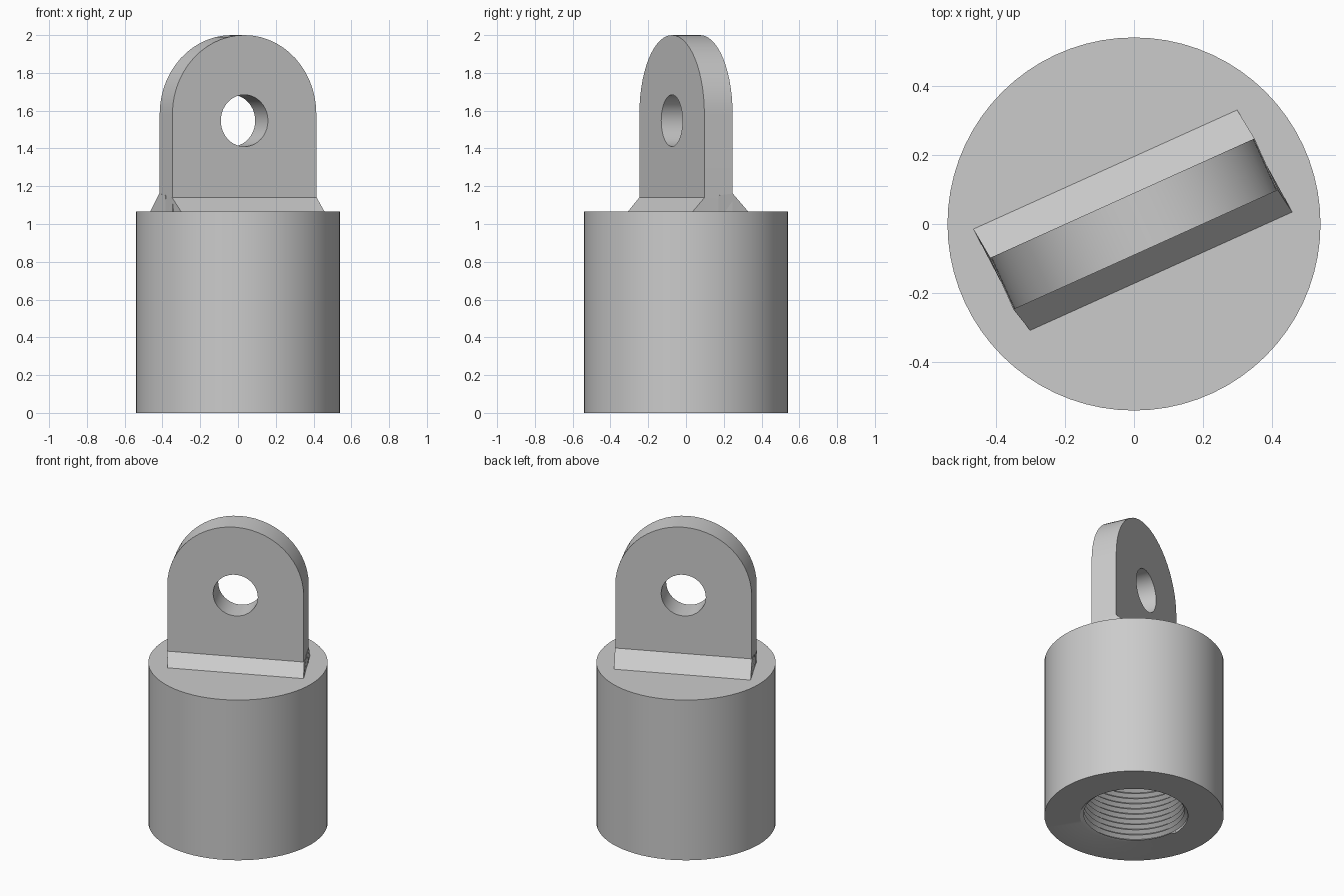
import bpy, bmesh, math
from mathutils import Matrix

if "Cube" in bpy.data.objects:
    bpy.data.objects.remove(bpy.data.objects["Cube"])

R, H = 0.54, 1.065              # body radius and height
BORE, CREST = 0.325, 0.303      # thread root and crest radii
PITCH, DEPTH = 0.036, 0.85      # thread pitch, bore depth
SEG = 72
HALF_W, HALF_T, ARC_Z = 0.418, 0.082, 1.582   # lug half width, half thickness, arc centre
HOLE_Z, HOLE_R = 1.547, 0.137
TURN = Matrix.Rotation(math.radians(24.3), 4, 'Z')

grey = bpy.data.materials.new("plain grey")
grey.diffuse_color = (0.6, 0.6, 0.6, 1)
grey.use_nodes = True
grey.node_tree.nodes["Principled BSDF"].inputs["Base Color"].default_value = grey.diffuse_color


def finish(bm, name, angle=30):
    bmesh.ops.remove_doubles(bm, verts=bm.verts, dist=1e-5)
    bmesh.ops.recalc_face_normals(bm, faces=bm.faces)
    mesh = bpy.data.meshes.new(name)
    bm.to_mesh(mesh)
    bm.free()
    mesh.materials.append(grey)
    ob = bpy.data.objects.new(name, mesh)
    bpy.context.collection.objects.link(ob)
    bpy.ops.object.select_all(action='DESELECT')
    bpy.context.view_layer.objects.active = ob
    ob.select_set(True)
    bpy.ops.object.shade_smooth_by_angle(angle=math.radians(angle))
    return ob


# Body: revolved profile whose bore rows climb one pitch per turn, making a helical thread
def body_profile(t):
    pts = [(0, H), (R, H), (R, 0), (BORE, 0)]
    for k in range(-2, int(2 * DEPTH / PITCH) + 2):
        z = k * PITCH / 2 + PITCH * t
        if z <= 0 or z >= DEPTH:
            pts.append((BORE, min(max(z, 0), DEPTH)))
        else:
            pts.append((CREST if k % 2 else BORE, z))
    return pts + [(BORE, DEPTH), (0, DEPTH)]


bm = bmesh.new()
columns = []
for i in range(SEG + 1):
    a = 2 * math.pi * i / SEG
    columns.append([bm.verts.new((r * math.cos(a), r * math.sin(a), z))
                    for r, z in body_profile(i / SEG)])
for c0, c1 in zip(columns, columns[1:]):
    for j in range(len(c0) - 1):
        bm.faces.new((c0[j], c0[j + 1], c1[j + 1], c1[j]))
bmesh.ops.dissolve_degenerate(bm, dist=1e-5, edges=bm.edges)
finish(bm, "threaded_body")


# Lug: arched plate with a round eye, extruded through its thickness
def loop(bm, pts):
    vs = [bm.verts.new((x, -HALF_T, z)) for x, z in pts]
    return [bm.edges.new((vs[i], vs[(i + 1) % len(vs)])) for i in range(len(vs))]


def arc(r, z, n, sweep, count):
    return [(r * math.cos(sweep * i / n), z + r * math.sin(sweep * i / n)) for i in range(count)]


bm = bmesh.new()
outline = arc(HALF_W, ARC_Z, 28, math.pi, 29) + [(-HALF_W, H - 0.01), (HALF_W, H - 0.01)]
edges = loop(bm, outline) + loop(bm, arc(HOLE_R, HOLE_Z, 40, 2 * math.pi, 40))
bmesh.ops.triangle_fill(bm, edges=edges, use_beauty=True)
ext = bmesh.ops.extrude_face_region(bm, geom=bm.faces[:])
bmesh.ops.translate(bm, vec=(0, 2 * HALF_T, 0),
                    verts=[g for g in ext["geom"] if isinstance(g, bmesh.types.BMVert)])
bm.transform(TURN)
finish(bm, "lug")


# Sloped gussets at the foot of the lug, slightly skewed along its length
def gusset(name, side, size, x0, x1):
    bm = bmesh.new()
    ends = []
    for foot, inner in ((x0, -HALF_W - 0.002), (x1, HALF_W + 0.002)):
        y = side * HALF_T
        section = [(foot, y + side * size, H), (inner, y, H + size),
                   (inner, 0, H + size * 0.9), (inner, 0, H - 0.01),
                   (foot, y + side * size, H - 0.01)]
        ends.append([bm.verts.new(p) for p in section])
    a, b = ends
    bm.faces.new(a)
    bm.faces.new(b)
    for i in range(5):
        j = (i + 1) % 5
        bm.faces.new((a[i], a[j], b[j], b[i]))
    bm.transform(TURN)
    finish(bm, name, 5)


gusset("front_gusset", -1, 0.075, -0.401, 0.432)
gusset("back_gusset", 1, 0.096, -0.430, 0.408)
